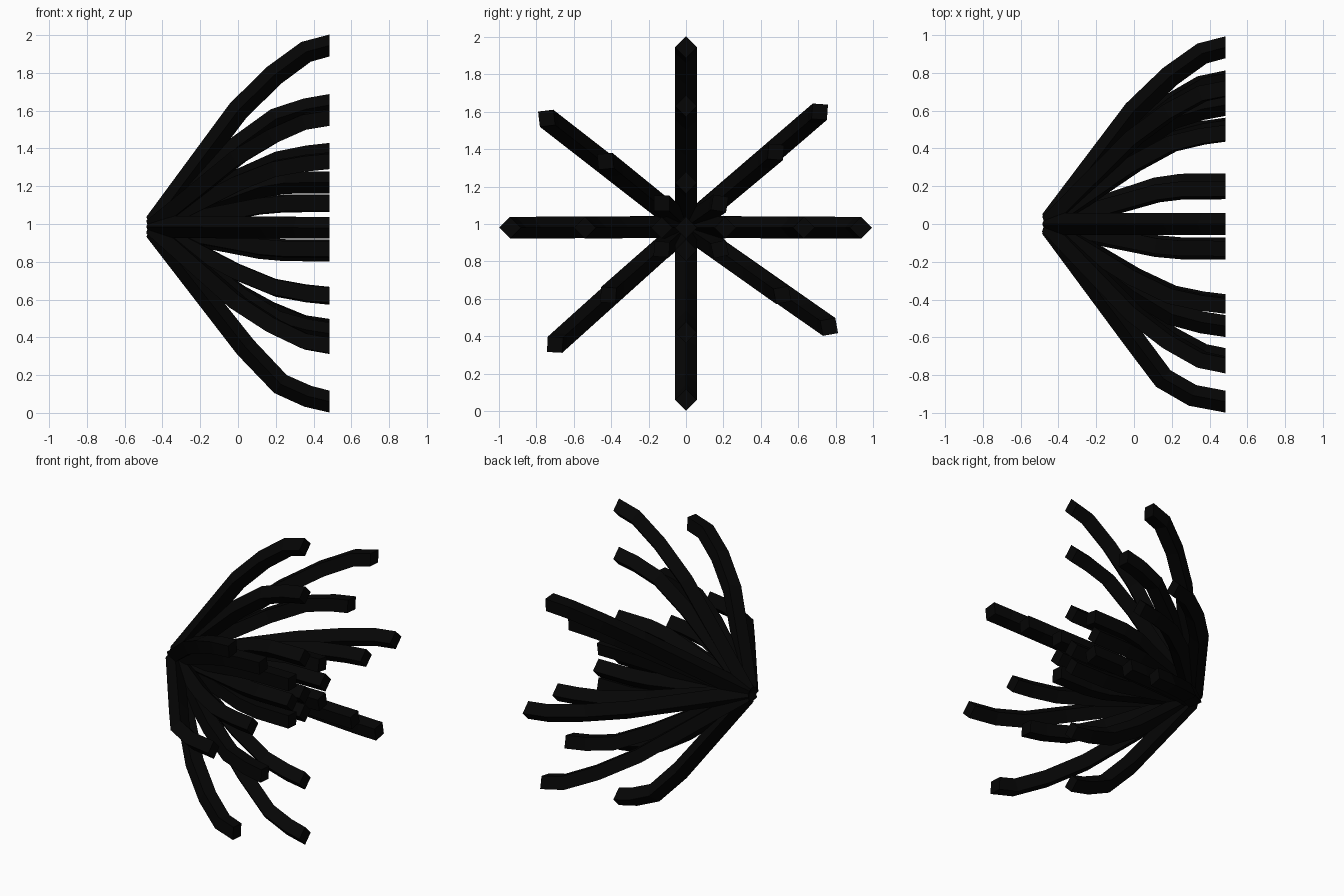
import bpy, bmesh
from mathutils import Vector

if "Cube" in bpy.data.objects:
    bpy.data.objects.remove(bpy.data.objects["Cube"])

ROOT = Vector((-0.46, 0, 0.985))
END_X = 0.484
R = 0.058

black = bpy.data.materials.new("black")
black.diffuse_color = (0.0015, 0.0015, 0.0015, 1)
black.use_nodes = True
black.node_tree.nodes["Principled BSDF"].inputs["Base Color"].default_value = black.diffuse_color

# curve shapes: (x, share of the final spread)
OUTER = [(0.0, 0.64), (0.19, 0.835), (0.36, 0.965), (END_X, 1)]
OUTER_LOW = [(0.04, 0.69), (0.225, 0.9), (0.37, 0.97), (END_X, 1)]
OUTER_LEFT = [(0.0, 0.65), (0.155, 0.87), (0.31, 0.965), (END_X, 1)]
MIDDLE = [(0.0, 0.66), (0.2, 0.885), (0.36, 0.965), (END_X, 1)]
INNER = [(-0.04, 0.65), (0.12, 0.9), (0.25, 0.99), (END_X, 1)]

# tip positions (y, z) of each ring of strands
TIPS = {
    "outer": (OUTER, [(0, 1.945), (0.715, 1.6), (0.935, 0.98), (0.765, 0.45),
                      (-0.7, 0.355), (-0.745, 1.565)]),
    "outer_low": (OUTER_LOW, [(0, 0.06)]),
    "outer_left": (OUTER_LEFT, [(-0.94, 0.98)]),
    "middle": (MIDDLE, [(0, 1.63), (0.48, 1.385), (0.63, 0.98), (0.515, 0.62),
                        (0, 0.42), (-0.415, 0.62), (-0.54, 0.98), (-0.43, 1.335)]),
    "inner": (INNER, [(0, 1.22), (0.18, 1.11), (0.21, 0.98), (0.18, 0.865),
                      (0, 0.86), (-0.13, 0.865), (-0.13, 0.98), (-0.13, 1.11)]),
    "center": (INNER, [(0, 0.98)]),
}


def strand(name, shape, y, z):
    spread = Vector((0, y, z - ROOT.z))
    # a strand level with the root spreads purely sideways
    out = Vector((0, y, z - 0.98))
    out = out.normalized() if out.length > 0.01 else Vector((0, 0, 1))
    pts = [ROOT] + [Vector((x, 0, ROOT.z)) + spread * f for x, f in shape]
    side = Vector((1, 0, 0)).cross(out)
    bm = bmesh.new()
    rings = []
    for i, p in enumerate(pts):
        # tangent is averaged at bends; both ends turn towards x
        t = Vector((1, 0, 0))
        if i == 0:
            t = (pts[1] - p).normalized() + t
        elif i < len(pts) - 1:
            t = (pts[i + 1] - p).normalized() + (p - pts[i - 1]).normalized()
        n = side.cross(t.normalized()).normalized()
        rings.append([bm.verts.new(p + v * R) for v in (n, side, -n, -side)])
    for a, b in zip(rings, rings[1:]):
        for k in range(4):
            bm.faces.new((a[k], a[(k + 1) % 4], b[(k + 1) % 4], b[k]))
    bm.faces.new(rings[0])
    bm.faces.new(rings[-1])
    bmesh.ops.recalc_face_normals(bm, faces=bm.faces)
    me = bpy.data.meshes.new(name)
    bm.to_mesh(me)
    bm.free()
    me.materials.append(black)
    bpy.context.collection.objects.link(bpy.data.objects.new(name, me))


# all strands fan out from one root
for ring, (shape, tips) in TIPS.items():
    for i, (y, z) in enumerate(tips):
        strand(f"{ring}_strand_{i + 1}", shape, y, z)
